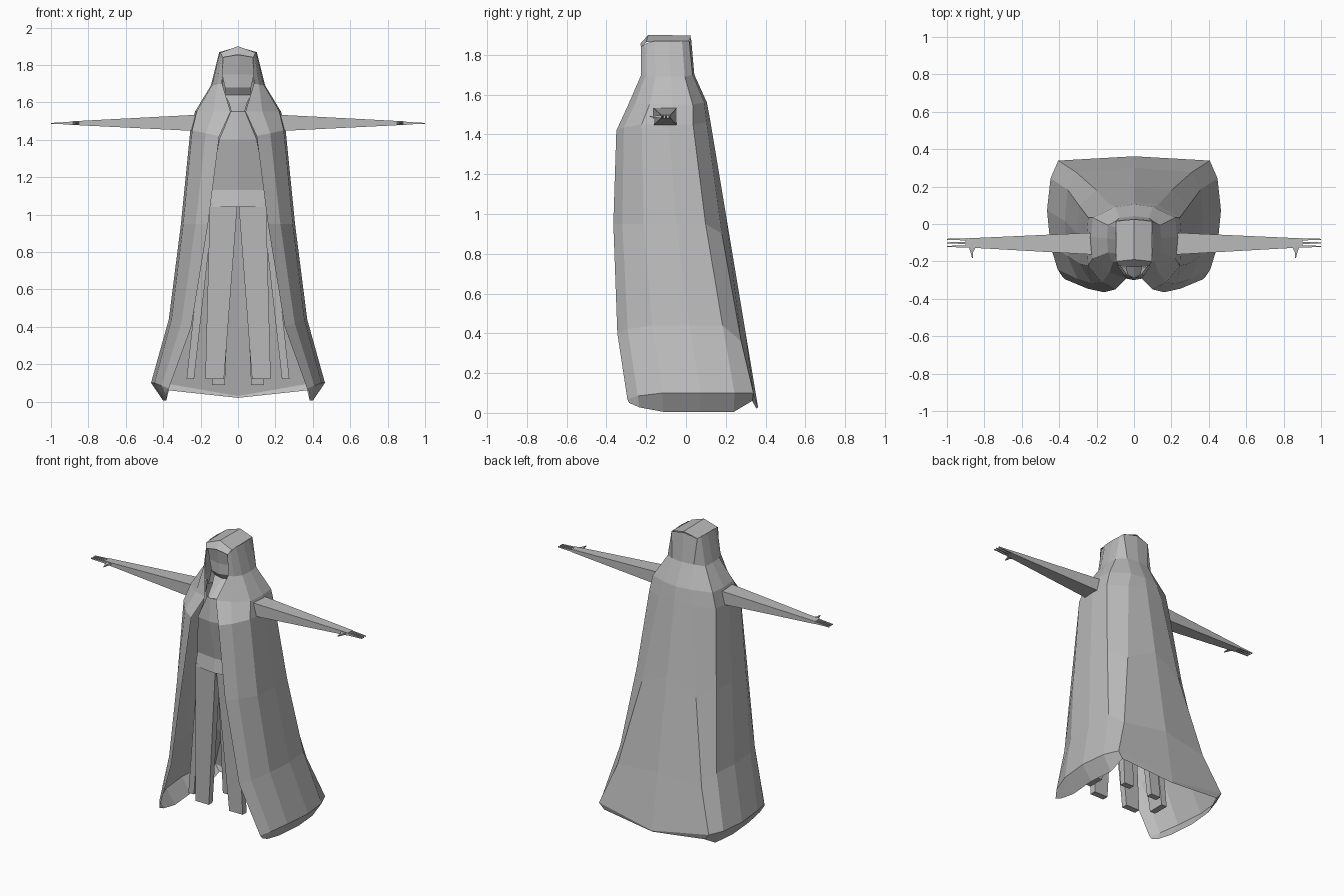
import bpy, bmesh

if "Cube" in bpy.data.objects:
    bpy.data.objects.remove(bpy.data.objects["Cube"])

gray = bpy.data.materials.new("cloth gray")
gray.diffuse_color = (0.5, 0.5, 0.5, 1)
gray.use_nodes = True
gray.node_tree.nodes["Principled BSDF"].inputs["Base Color"].default_value = gray.diffuse_color


def loft(name, rings, closed=False):
    """Skin equally sized point rings, cap closed tubes, mirror to the other side."""
    bm = bmesh.new()
    vs = [[bm.verts.new(p) for p in r] for r in rings]
    n = len(rings[0])
    for a, b in zip(vs, vs[1:]):
        for i in range(n if closed else n - 1):
            j = (i + 1) % n
            bm.faces.new((a[i], a[j], b[j], b[i]))
    if closed:
        bm.faces.new(vs[0])
        bm.faces.new(vs[-1])
    bmesh.ops.recalc_face_normals(bm, faces=bm.faces)
    me = bpy.data.meshes.new(name)
    bm.to_mesh(me)
    bm.free()
    me.materials.append(gray)
    ob = bpy.data.objects.new(name, me)
    bpy.context.collection.objects.link(ob)
    mod = ob.modifiers.new("mirror", 'MIRROR')
    mod.use_clip = True
    mod.merge_threshold = 0.002


def cloak_ring(edge, side, corner, front, back, z_edge, z_side, z_corner, z_back):
    """Half ring from the front opening round the side to the back centre."""
    xs = (edge, (edge + side * .96) / 2, side * .96, side, side * .96, corner, 0)
    ts = (0, .08, .27, .56, .82, .965, 1)
    zs = (z_edge, (z_edge + z_side) / 2, z_side, z_side, z_side, z_corner, z_back)
    return [(x, front + (back - front) * t, z) for x, t, z in zip(xs, ts, zs)]


# Cloak with its hem turned under, shoulders and hood sides
loft("cloak", [
    cloak_ring(.38, .40, .37, -.285, .355, .05, .005, .06, .02),
    cloak_ring(.37, .465, .405, -.295, .362, .07, .10, .10, .03),
    cloak_ring(.25, .37, .31, -.345, .30, .40, .44, .36, .40),
    cloak_ring(.16, .305, .20, -.365, .20, .95, .95, .90, 1.0),
    cloak_ring(.10, .255, .13, -.35, .12, 1.42, 1.45, 1.46, 1.48),
    cloak_ring(.04, .23, .10, -.29, .105, 1.55, 1.55, 1.56, 1.56),
    cloak_ring(.085, .145, .08, -.225, .042, 1.70, 1.69, 1.70, 1.70),
    cloak_ring(.08, .10, .095, -.225, .025, 1.84, 1.87, 1.87, 1.89),
])

# Hood roof with a short front brim
loft("hood_roof", [
    [(.08, -.225, 1.84), (0, -.23, 1.855)],
    [(.095, -.20, 1.865), (0, -.19, 1.90)],
    [(.095, .015, 1.87), (0, .025, 1.897)],
])

# Recessed face, chin and collar, with a ridge down the middle
face = [(.085, -.20, 1.85), (.085, -.18, 1.75), (.07, -.18, 1.68),
        (.07, -.15, 1.64), (.05, -.20, 1.60), (.035, -.27, 1.55)]
loft("face", [[(x, y, z), (0, y - .02, z)] for x, y, z in face])


def torso_ring(z, front_x, front_y, side_x):
    return [(0, front_y - .02, z), (front_x, front_y, z), (side_x, -.13, z),
            (side_x * .7, 0, z), (0, .03, z)]


# Body under the cloak, flaring at the belt
loft("torso", [
    torso_ring(1.55, .038, -.27, .14),
    torso_ring(1.40, .10, -.28, .17),
    torso_ring(1.13, .145, -.22, .17),
    torso_ring(1.04, .15, -.235, .18),
    [(x, -.10, 1.04) for x in (0, .03, .04, .03, 0)],
])


def box_ring(x0, x1, y0, y1, z):
    return [(x0, y0, z), (x1, y0, z), (x1, y1, z), (x0, y1, z)]


# Robe strips hanging from the belt
loft("front_strip", [box_ring(.003, .15, -.235, -.18, 1.06),
                     box_ring(.075, .175, -.20, -.16, .12)], True)
loft("back_strip", [box_ring(.03, .12, -.05, 0, 1.05),
                    box_ring(.07, .14, .04, .08, .09)], True)
loft("side_strip", [box_ring(.13, .175, -.17, -.02, 1.05),
                    box_ring(.235, .275, -.13, -.02, .12)], True)


def arm_ring(x, y, half_y, z, half_z):
    return [(x, y + a * half_y, z + b * half_z)
            for a, b in ((-1, -1), (1, -1), (1, 1), (-1, 1))]


# Sleeved arm tapering to the hand
loft("arm", [arm_ring(.19, -.105, .06, 1.49, .045),
             arm_ring(.90, -.101, .024, 1.489, .009)], True)

# Three pointed fingers
for i in range(3):
    y = -.12 + .019 * i
    loft("finger_%d" % (i + 1), [arm_ring(.89, y, .006, 1.489, .007),
                                 arm_ring(1.0, y, .003, 1.487, .003)], True)


def thumb_ring(x, half_x, y, half_z):
    return [(x + a * half_x, y, 1.489 + b * half_z)
            for a, b in ((-1, -1), (1, -1), (1, 1), (-1, 1))]


# Pointed thumb
loft("thumb", [thumb_ring(.865, .02, -.12, .007),
               thumb_ring(.867, .007, -.15, .005),
               thumb_ring(.864, .002, -.183, .002)], True)
